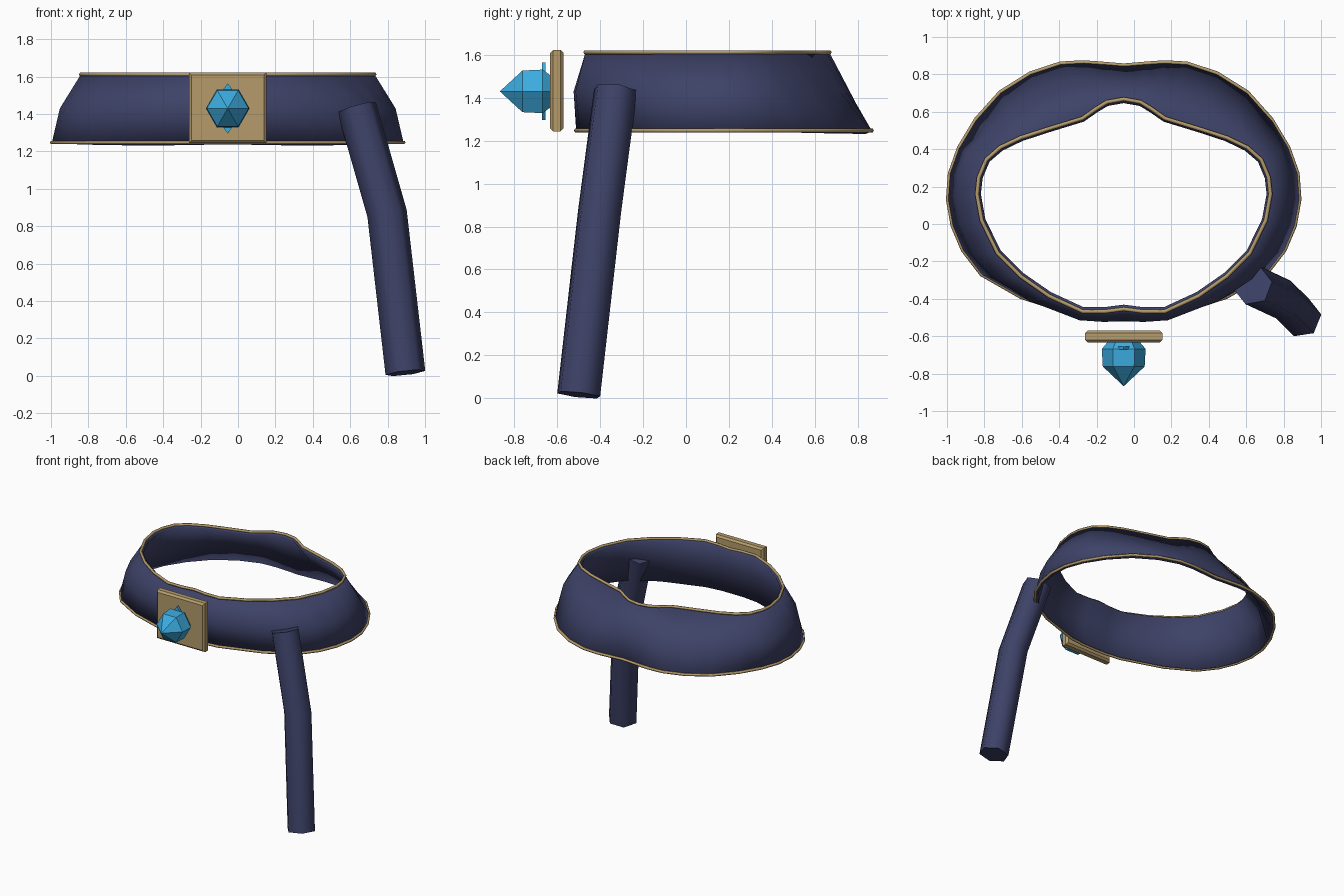
import bpy, bmesh, math
from mathutils import Vector

if "Cube" in bpy.data.objects:
    bpy.data.objects.remove(bpy.data.objects["Cube"])

CX = -0.055  # symmetry line of the belt


def material(name, rgb):
    m = bpy.data.materials.new(name)
    m.diffuse_color = (*rgb, 1)
    m.use_nodes = True
    m.node_tree.nodes["Principled BSDF"].inputs["Base Color"].default_value = m.diffuse_color
    return m


NAVY = material("navy leather", (0.047, 0.054, 0.135))
GOLD = material("dull gold", (0.46, 0.33, 0.15))
BLUE = material("blue crystal", (0.045, 0.41, 0.74))


def skin(name, rings, mat, caps=True, smooth=None):
    """Bridge equal-length closed rings of points into one object."""
    bm = bmesh.new()
    rows = [[bm.verts.new(p) for p in ring] for ring in rings]
    n = len(rows[0])
    for a, b in zip(rows, rows[1:]):
        for i in range(n):
            j = (i + 1) % n
            bm.faces.new((a[i], a[j], b[j], b[i]))
    if caps:
        bm.faces.new(rows[0][::-1])
        bm.faces.new(rows[-1])
    bmesh.ops.remove_doubles(bm, verts=bm.verts, dist=1e-5)
    bmesh.ops.recalc_face_normals(bm, faces=bm.faces)
    me = bpy.data.meshes.new(name)
    bm.to_mesh(me)
    bm.free()
    ob = bpy.data.objects.new(name, me)
    bpy.context.collection.objects.link(ob)
    me.materials.append(mat)
    if smooth:
        bpy.ops.object.select_all(action='DESELECT')
        ob.select_set(True)
        bpy.context.view_layer.objects.active = ob
        bpy.ops.object.shade_smooth_by_angle(angle=math.radians(smooth))
    return ob


def mirror_loop(half, z):
    """Half outline from back centre to front centre, mirrored to a loop."""
    right = [Vector((CX + x, y, z)) for x, y in half]
    left = [Vector((CX - x, y, z)) for x, y in half[1:-1]]
    return right + left[::-1]


# Belt outlines: upper and lower edge, from back centre to front centre
top_half = [(0, .668), (.09, .652), (.15, .615), (.22, .565), (.4, .51), (.55, .462),
            (.66, .41), (.735, .345), (.775, .25), (.785, .16), (.76, .02), (.675, -.155),
            (.55, -.28), (.4, -.385), (.22, -.468), (.1, -.468), (0, -.455)]
low_half = [(0, .848), (.12, .858), (.22, .865), (.34, .858), (.5, .805), (.66, .705),
            (.79, .56), (.88, .41), (.93, .27), (.94, .13), (.915, -.01), (.86, -.14),
            (.76, -.27), (.55, -.39), (.23, -.495), (.1, -.51), (0, -.512)]
mid_half = []
for (ax, ay), (bx, by) in zip(top_half, low_half):
    x, y = (ax + bx) / 2, (ay + by) / 2
    k = 0.035 if y < 0.4 else 0.005
    d = Vector((x, y - 0.17)).normalized() * k
    mid_half.append((x + d.x, y + d.y))

top = mirror_loop(top_half, 1.612)
mid = mirror_loop(mid_half, 1.43)
low = mirror_loop(low_half, 1.248)
belt = skin("belt_band", [low, mid, top], NAVY, caps=False, smooth=60)
# Outward normals, thickness grows inward
bm = bmesh.new()
bm.from_mesh(belt.data)
bm.faces.ensure_lookup_table()
f = bm.faces[0]
c = f.calc_center_median()
if f.normal.x * (c.x - CX) + f.normal.y * (c.y - .17) < 0:
    bmesh.ops.reverse_faces(bm, faces=bm.faces)
bm.to_mesh(belt.data)
bm.free()
sol = belt.modifiers.new("thickness", 'SOLIDIFY')
sol.thickness = 0.025
sol.offset = -1


# Gold piping along both edges
def piping(name, loop):
    cu = bpy.data.curves.new(name, 'CURVE')
    cu.dimensions = '3D'
    cu.bevel_depth = 0.0105
    cu.bevel_resolution = 1
    sp = cu.splines.new('POLY')
    sp.points.add(len(loop) - 1)
    for p, v in zip(sp.points, loop):
        p.co = (*v, 1)
    sp.use_cyclic_u = True
    cu.materials.append(GOLD)
    bpy.context.collection.objects.link(bpy.data.objects.new(name, cu))


piping("upper_piping", top)
piping("lower_piping", low)

# Hanging strap end: bent six-sided tube
path = [Vector((.635, -.328, 1.435)), Vector((.797, -.403, .868)), Vector((.895, -.5, .016))]
d1 = (path[1] - path[0]).normalized()
d2 = (path[2] - path[1]).normalized()
rings = []
for p, d in zip(path, (d1, (d1 + d2).normalized(), d2)):
    u = (Vector((1, 0, 0)) - d * d.x).normalized()
    v = u.cross(d)
    angles = [math.radians(8 + 60 * i) for i in range(6)]
    rings.append([p + 0.108 * (u * math.cos(a) + v * math.sin(a)) for a in angles])
skin("hanging_strap", rings, NAVY, smooth=65)


# Buckle plate: box with chamfered rims
def rect(y, inset):
    w, h = 0.207 - inset, 0.189 - inset
    return [(CX + sx * w, y, 1.433 + sz * h) for sx, sz in ((-1, -1), (1, -1), (1, 1), (-1, 1))]


skin("buckle_plate", [rect(-.57, .014), rect(-.584, 0), rect(-.62, 0), rect(-.634, .014)], GOLD)


# Crystal: faceted hexagonal stone
def ngon(y, r, n=6, rz=None):
    return [(CX + r * math.cos(math.tau * i / n), y, 1.43 + (rz or r) * math.sin(math.tau * i / n))
            for i in range(n)]


skin("crystal", [ngon(-.63, .085), ngon(-.668, .117), ngon(-.762, .112), ngon(-.867, .0005)], BLUE)

# Diamond-shaped collar behind the crystal
skin("crystal_collar", [ngon(-.655, .1, 4, .134), ngon(-.672, .1, 4, .134)], BLUE)
